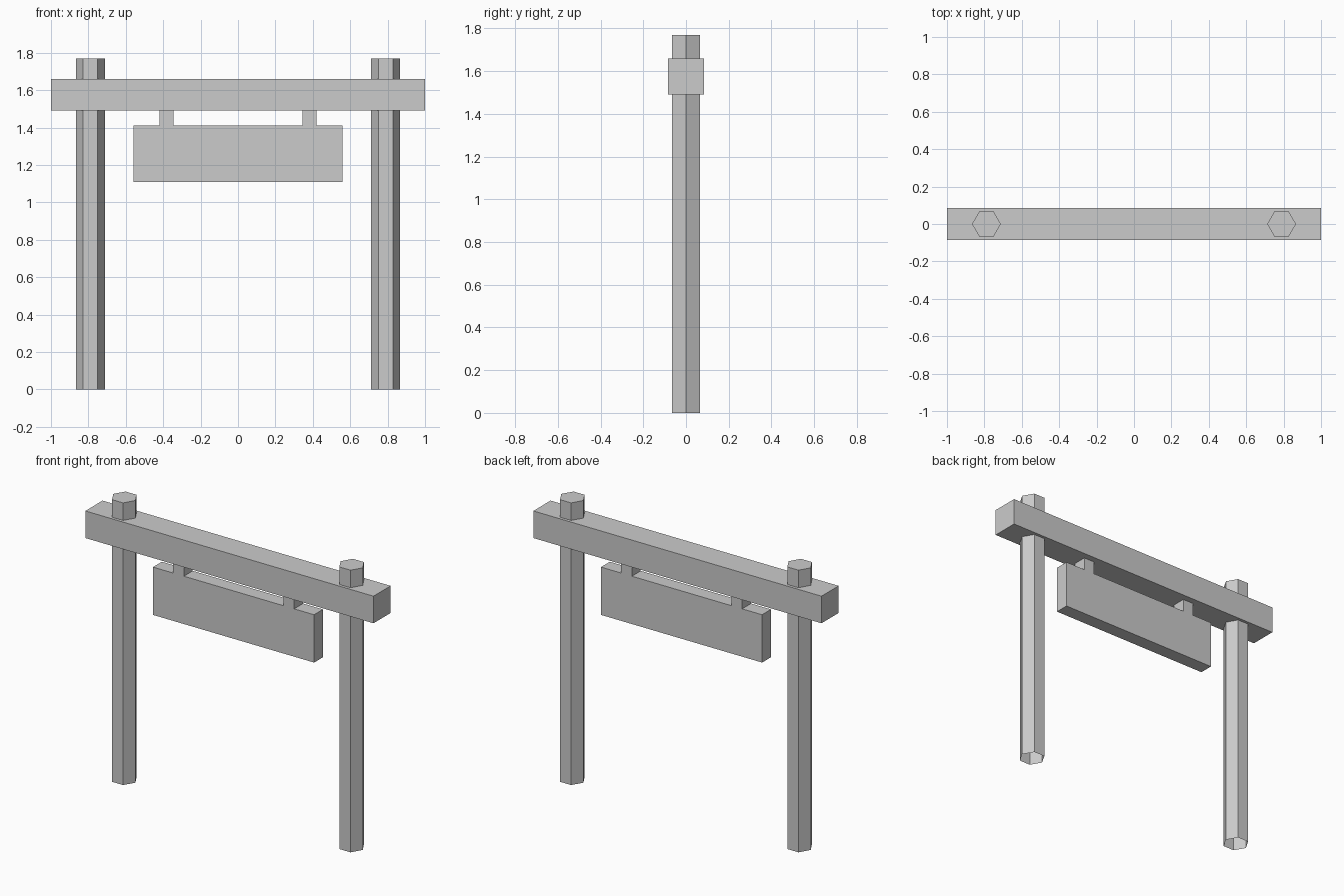
import bpy
import bmesh

cube = bpy.data.objects.get("Cube")
if cube:
    bpy.data.objects.remove(cube, do_unlink=True)

# One plain grey for the whole model
grey = bpy.data.materials.new("plain_grey")
grey.use_nodes = True
colour = (0.6, 0.6, 0.6, 1)
grey.diffuse_color = colour
for node in grey.node_tree.nodes:
    if node.type == 'BSDF_PRINCIPLED':
        node.inputs["Base Color"].default_value = colour


def finish(name, bm):
    mesh = bpy.data.meshes.new(name)
    bm.to_mesh(mesh)
    bm.free()
    mesh.materials.append(grey)
    obj = bpy.data.objects.new(name, mesh)
    bpy.context.collection.objects.link(obj)
    return obj


def box(name, x, width, depth, z0, z1, open_ends=False):
    bm = bmesh.new()
    bmesh.ops.create_cube(bm, size=1)
    bmesh.ops.scale(bm, vec=(width, depth, z1 - z0), verts=bm.verts)
    bmesh.ops.translate(bm, vec=(x, 0, (z0 + z1) / 2), verts=bm.verts)
    if open_ends:
        ends = [f for f in bm.faces if abs(f.normal.z) > 0.9]
        bmesh.ops.delete(bm, geom=ends, context='FACES_ONLY')
    return finish(name, bm)


def post(name, x, radius, height):
    # Hexagonal post with a closed top and an open foot
    bm = bmesh.new()
    bmesh.ops.create_cone(bm, cap_ends=True, segments=6,
                          radius1=radius, radius2=radius, depth=height)
    # Put two corners on the x axis
    if max(v.co.x for v in bm.verts) < radius * 0.95:
        for v in bm.verts:
            v.co.x, v.co.y = v.co.y, -v.co.x
    bmesh.ops.translate(bm, vec=(x, 0, height / 2), verts=bm.verts)
    bm.normal_update()
    foot = [f for f in bm.faces if f.normal.z < -0.9]
    bmesh.ops.delete(bm, geom=foot, context='FACES_ONLY')
    return finish(name, bm)


# Crossbeam and hanging board
box("crossbeam", 0, 2.0, 0.17, 1.49, 1.66)
box("hanging_board", 0, 1.118, 0.088, 1.11, 1.41)

# Posts and hangers on both sides
for side, s in (("left", 1), ("right", -1)):
    post(side + "_post", s * 0.789, 0.077, 1.77)
    box(side + "_hanger", s * 0.383, 0.076, 0.088, 1.41, 1.49, open_ends=True)
